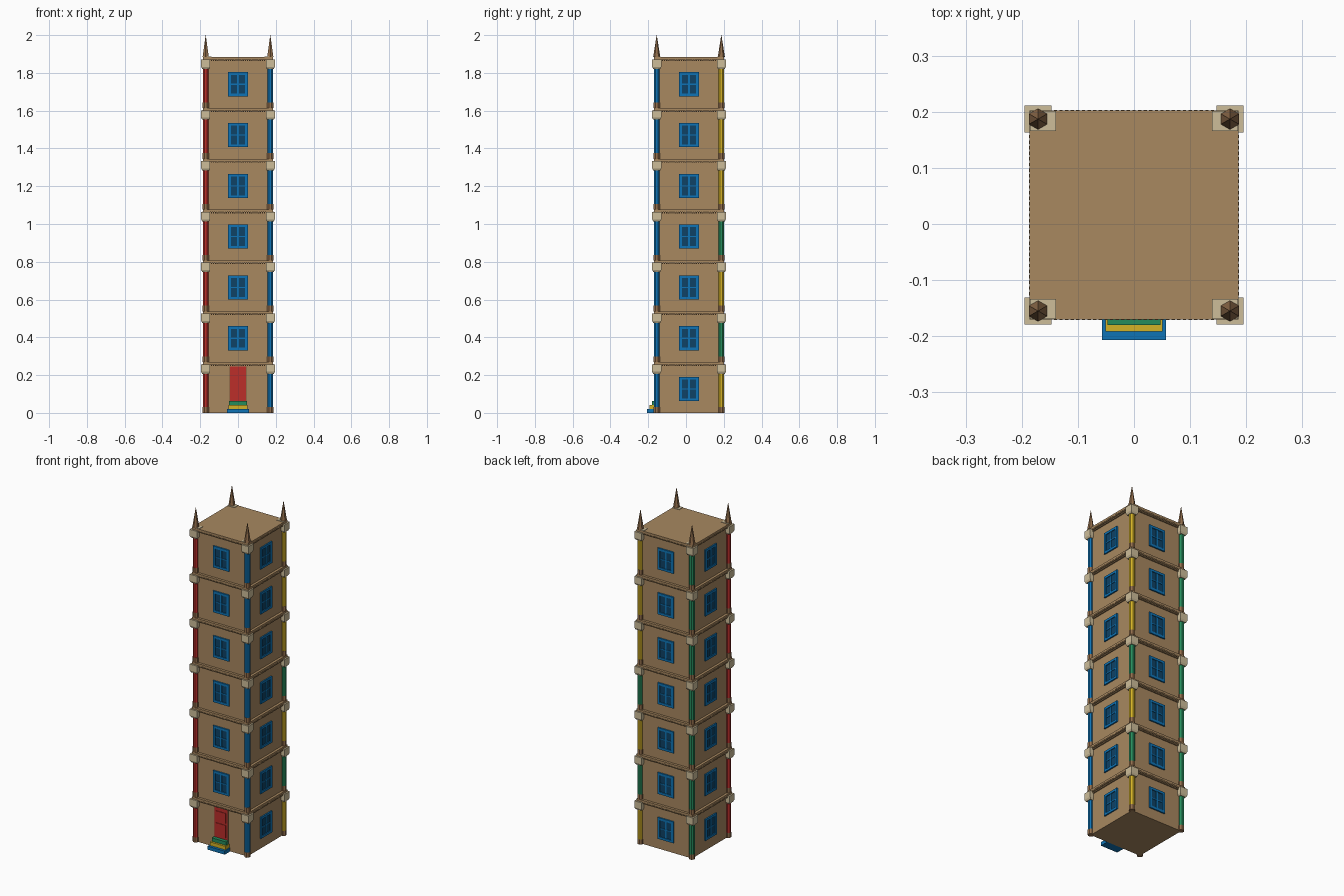
import bpy, bmesh, math
from mathutils import Matrix, Vector

if "Cube" in bpy.data.objects:
    bpy.data.objects.remove(bpy.data.objects["Cube"])


def material(name, rgb):
    lin = [((c / 255 + 0.055) / 1.055) ** 2.4 for c in rgb] + [1]
    m = bpy.data.materials.new(name)
    m.use_nodes = True
    m.diffuse_color = lin
    m.node_tree.nodes["Principled BSDF"].inputs["Base Color"].default_value = lin
    return m


tan = material("tan wall", (168, 136, 96))
brown = material("brown", (146, 110, 76))
cream = material("cream", (206, 190, 154))
red = material("red", (188, 46, 42))
blue = material("blue", (14, 116, 182))
green = material("green", (38, 140, 92))
yellow = material("yellow", (212, 178, 38))
glass = material("dark blue glass", (14, 66, 102))

FLOORS = 7
PITCH = 0.269
TOP = FLOORS * PITCH
HALF = 0.171                       # wall half width, also the column centres
CENTRE = Vector((0, 0.016, 0))     # the steps push the tower back a little


def box(bm, x0, x1, y0, y1, z0, z1, turn=0):
    """Box in tower space, turned about the tower axis."""
    size = Matrix.Diagonal((x1 - x0, y1 - y0, z1 - z0, 1))
    mid = Matrix.Translation(((x0 + x1) / 2, (y0 + y1) / 2, (z0 + z1) / 2))
    spin = Matrix.Rotation(turn * math.pi / 2, 4, 'Z')
    bmesh.ops.create_cube(bm, size=1, matrix=spin @ mid @ size)


def prism(bm, x, y, z0, z1, r0, r1, sides, spin=0.0):
    m = Matrix.Translation((x, y, (z0 + z1) / 2)) @ Matrix.Rotation(spin, 4, 'Z')
    bmesh.ops.create_cone(bm, cap_ends=True, segments=sides, radius1=r0,
                          radius2=r1, depth=z1 - z0, matrix=m)


def finish(bm, name, mat):
    me = bpy.data.meshes.new(name)
    bm.to_mesh(me)
    bm.free()
    me.materials.append(mat)
    ob = bpy.data.objects.new(name, me)
    ob.location = CENTRE
    bpy.context.collection.objects.link(ob)
    return ob


# Walls
bm = bmesh.new()
box(bm, -HALF, HALF, -HALF, HALF, 0, TOP - 0.01)
finish(bm, "walls", tan)

# Ledges with a row of small dentils under each, the last one being the roof
bm = bmesh.new()
dentils = bmesh.new()
for floor in range(FLOORS):
    z = (floor + 1) * PITCH
    box(bm, -0.186, 0.186, -0.186, 0.186, z - 0.013, z)
    box(bm, -0.178, 0.178, -0.178, 0.178, z - 0.024, z - 0.013)
    for side in range(4):
        for i in range(-14, 15):
            x = i * 0.01
            box(dentils, x - 0.003, x + 0.003, -0.187, -0.17, z - 0.02, z - 0.011, side)
finish(bm, "ledges_and_roof", tan)
finish(dentils, "ledge_dentils", tan)

# Corner columns: one colour each, the back left one changing by floor
mixed = [yellow, green, yellow, green, yellow, yellow, yellow]
corners = {
    "front_right": (-1, -1, [red] * FLOORS),
    "front_left": (1, -1, [blue] * FLOORS),
    "back_right": (-1, 1, [green] * FLOORS),
    "back_left": (1, 1, mixed),
}
caps, bases, spires, pads = (bmesh.new() for _ in range(4))
for name, (sx, sy, colours) in corners.items():
    x, y = sx * HALF, sy * HALF
    for floor, colour in enumerate(colours):
        z = floor * PITCH
        bm = bmesh.new()
        prism(bm, x, y, z + 0.03, z + 0.215, 0.0165, 0.0165, 8, math.pi / 8)
        finish(bm, f"{name}_column_{floor + 1}", colour)
        prism(bases, x, y, z, z + 0.03, 0.0175, 0.0175, 8, math.pi / 8)
        # Capital: block over a tapered neck
        prism(caps, x, y, z + 0.207, z + 0.218, 0.026, 0.034, 4, math.pi / 4)
        box(caps, x - 0.024, x + 0.024, y - 0.024, y + 0.024, z + 0.218, z + 0.257)
    prism(spires, x, y, TOP, 2.0, 0.019, 0.0005, 6)
    xs, ys = sorted((sx * 0.139, sx * 0.185)), sorted((sy * 0.15, sy * 0.185))
    box(pads, *xs, *ys, TOP - 0.01, TOP + 0.003)
finish(caps, "column_capitals", cream)
finish(bases, "column_bases", brown)
finish(spires, "corner_spires", brown)
finish(pads, "roof_corner_pads", cream)

# Windows on every side of every floor, except where the door is
frames, panes = bmesh.new(), bmesh.new()
W, H = 0.053, 0.064
for floor in range(FLOORS):
    mid = floor * PITCH + 0.126
    for side in range(4):
        if floor == 0 and side == 0:
            continue
        front = -HALF - 0.008
        box(panes, -W + 0.005, W - 0.005, -HALF - 0.003, -HALF + 0.002,
            mid - H + 0.005, mid + H - 0.005, side)
        for s in (-1, 1):
            xs = sorted((s * W, s * (W - 0.015)))
            zs = sorted((mid + s * H, mid + s * (H - 0.014)))
            box(frames, *xs, front, -HALF, mid - H, mid + H, side)
            box(frames, -W, W, front, -HALF, *zs, side)
        box(frames, -0.005, 0.005, front + 0.002, -HALF, mid - H, mid + H, side)
        box(frames, -W, W, front + 0.002, -HALF, mid - 0.003, mid + 0.003, side)
finish(frames, "window_frames", blue)
finish(panes, "window_panes", glass)

# Door: slab with raised panels and a frame
bm = bmesh.new()
box(bm, -0.043, 0.043, -HALF - 0.004, -HALF, 0.06, 0.245)
for z0, z1 in ((0.075, 0.15), (0.162, 0.222)):
    box(bm, -0.032, 0.032, -HALF - 0.007, -HALF, z0, z1)
finish(bm, "door", red)
bm = bmesh.new()
for s in (-1, 1):
    box(bm, *sorted((s * 0.043, s * 0.047)), -HALF - 0.006, -HALF, 0.06, 0.247)
finish(bm, "door_frame", brown)

# Steps
for name, mat, w, depth, z0, z1 in (
        ("bottom_step", blue, 0.057, 0.223, 0, 0.021),
        ("middle_step", yellow, 0.051, 0.208, 0.021, 0.042),
        ("top_step", green, 0.047, 0.196, 0.042, 0.063)):
    bm = bmesh.new()
    box(bm, -w, w, -depth, -HALF, z0, z1)
    finish(bm, name, mat)
